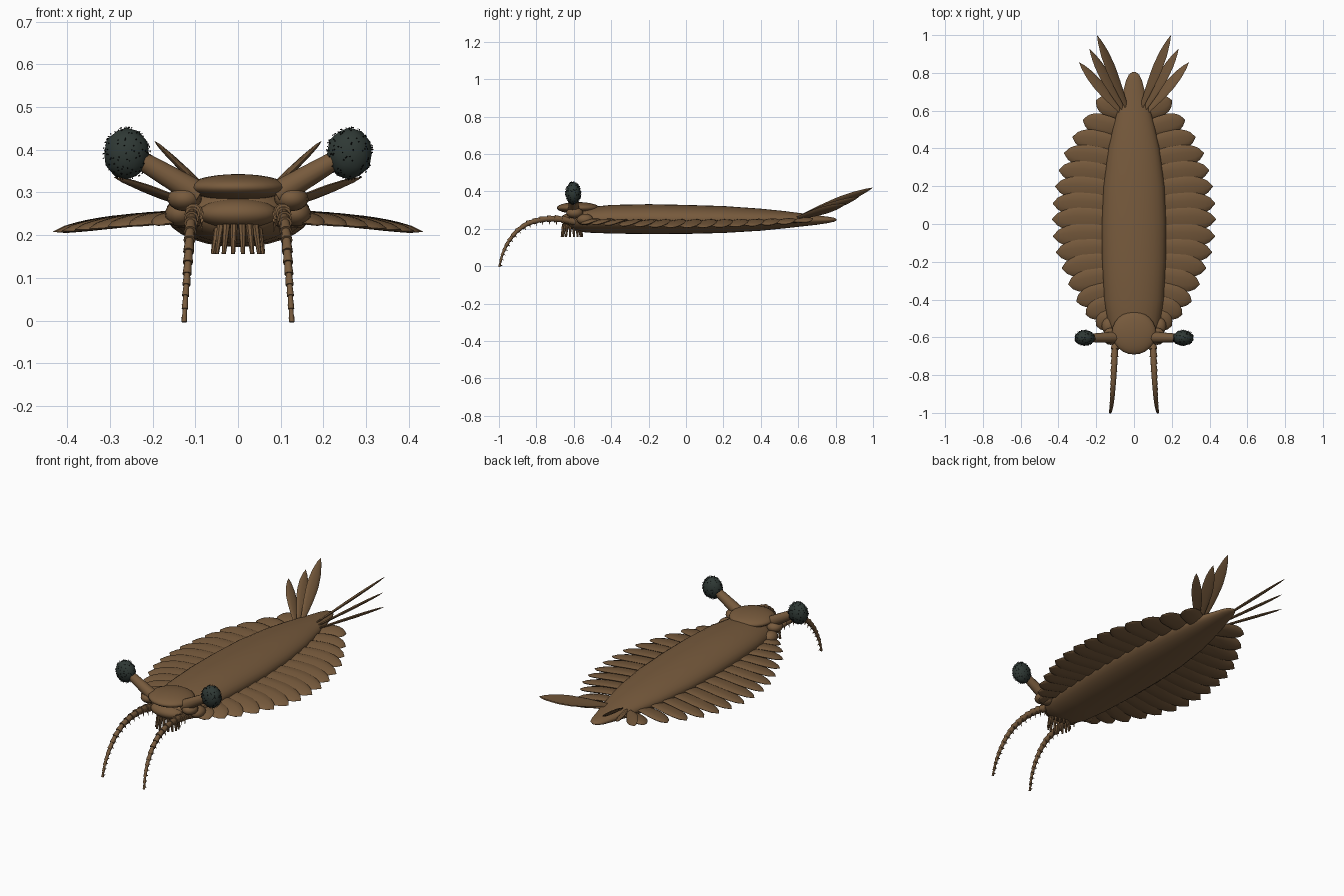
import bpy, bmesh, math, random
from mathutils import Vector, Matrix

if "Cube" in bpy.data.objects:
    bpy.data.objects.remove(bpy.data.objects["Cube"])

random.seed(4)


def material(name, rgb):
    m = bpy.data.materials.new(name)
    m.diffuse_color = (*rgb, 1)
    m.use_nodes = True
    m.node_tree.nodes["Principled BSDF"].inputs["Base Color"].default_value = m.diffuse_color
    return m


BROWN = material("shell brown", (0.185, 0.103, 0.046))
DARK = material("eye dark green", (0.028, 0.040, 0.035))
BLACK = material("speckle black", (0.004, 0.004, 0.004))


def finish(name, bm, mat, angle=50):
    bmesh.ops.recalc_face_normals(bm, faces=bm.faces)
    me = bpy.data.meshes.new(name)
    bm.to_mesh(me)
    bm.free()
    ob = bpy.data.objects.new(name, me)
    bpy.context.collection.objects.link(ob)
    me.materials.append(mat)
    bpy.ops.object.select_all(action='DESELECT')
    ob.select_set(True)
    bpy.context.view_layer.objects.active = ob
    bpy.ops.object.shade_smooth_by_angle(angle=math.radians(angle))
    return ob


def loft(bm, rings):
    vs = [[bm.verts.new(p) for p in r] for r in rings]
    n = len(vs[0])
    for a, b in zip(vs, vs[1:]):
        for i in range(n):
            j = (i + 1) % n
            bm.faces.new((a[i], a[j], b[j], b[i]))
    bm.faces.new(vs[0])
    bm.faces.new(vs[-1][::-1])


def interp(table, t):
    for (a, u), (b, v) in zip(table, table[1:]):
        if t <= b:
            return u + (v - u) * (t - a) / (b - a)
    return table[-1][1]


def ellipse(c, u, v, n):
    return [c + u * math.cos(2 * math.pi * i / n) + v * math.sin(2 * math.pi * i / n)
            for i in range(n)]


def ellipsoid(bm, c, r, seg=24, rings=14):
    bmesh.ops.create_uvsphere(bm, u_segments=seg, v_segments=rings, radius=1,
                              matrix=Matrix.Translation(c) @ Matrix.Diagonal((*r, 1)))


def cone(bm, a, b, ra, rb, n=8):
    a, b = Vector(a), Vector(b)
    q = (b - a).to_track_quat('Z', 'Y')
    u, v = q @ Vector((1, 0, 0)), q @ Vector((0, 1, 0))
    loft(bm, [ellipse(a, u * ra, v * ra, n), ellipse(b, u * rb, v * rb, n)])


def blade(bm, root, tip, wide, half, thick, profile, droop=0.0, steps=12):
    """Leaf-shaped lens from root to tip, half as wide as `half` along `wide`."""
    root, tip = Vector(root), Vector(tip)
    d = tip - root
    w = Vector(wide)
    w = (w - d * (w.dot(d) / d.dot(d))).normalized()
    nrm = d.cross(w).normalized()
    rings = []
    for i in range(steps + 1):
        t = i / steps
        k = interp(profile, t)
        c = root + d * t + Vector((0, 0, droop * 4 * t * (1 - t)))
        rings.append(ellipse(c, w * half * k, nrm * thick * (0.25 + 0.75 * k) * min(1, k * 3), 10))
    loft(bm, rings)


# trunk: (y, half width, bottom z, top z)
TRUNK = [(-0.64, 0.03, 0.23, 0.27), (-0.625, 0.08, 0.205, 0.29), (-0.59, 0.115, 0.19, 0.305),
         (-0.53, 0.138, 0.18, 0.315), (-0.4, 0.157, 0.175, 0.328), (-0.2, 0.168, 0.172, 0.332),
         (0, 0.17, 0.173, 0.328), (0.2, 0.161, 0.178, 0.322), (0.4, 0.135, 0.19, 0.308),
         (0.52, 0.108, 0.202, 0.296), (0.62, 0.082, 0.213, 0.283), (0.7, 0.058, 0.222, 0.273),
         (0.76, 0.042, 0.231, 0.265), (0.79, 0.028, 0.238, 0.26), (0.805, 0.008, 0.245, 0.253)]
bm = bmesh.new()
loft(bm, [ellipse(Vector((0, y, (lo + hi) / 2)), Vector((w, 0, 0)),
                  Vector((0, 0, (hi - lo) / 2)), 28) for y, w, lo, hi in TRUNK])
finish("trunk", bm, BROWN, 70)

# head plate, cheeks and snout
bm = bmesh.new()
ellipsoid(bm, (0, -0.577, 0.312), (0.117, 0.114, 0.031))
finish("head_plate", bm, BROWN, 70)
bm = bmesh.new()
ellipsoid(bm, (0, -0.61, 0.25), (0.095, 0.06, 0.036))
finish("snout", bm, BROWN, 70)
bm = bmesh.new()
for s in (-1, 1):
    ellipsoid(bm, (s * 0.125, -0.595, 0.285), (0.04, 0.045, 0.029), 16, 10)
    ellipsoid(bm, (s * 0.135, -0.54, 0.25), (0.036, 0.045, 0.03), 16, 10)
finish("cheeks", bm, BROWN, 70)

# eye stalks, eyes and eye speckles
bm = bmesh.new()
for s in (-1, 1):
    cone(bm, (s * 0.09, -0.6, 0.295), (s * 0.235, -0.603, 0.38), 0.031, 0.022, 14)
finish("eye_stalks", bm, BROWN)
bm = bmesh.new()
spots = bmesh.new()
EYE = Vector((0.055, 0.042, 0.061))
for s in (-1, 1):
    c = Vector((s * 0.261, -0.603, 0.391))
    bmesh.ops.create_icosphere(bm, subdivisions=2, radius=1,
                               matrix=Matrix.Translation(c) @ Matrix.Diagonal((*EYE, 1)))
    for _ in range(170):
        p = Vector([random.gauss(0, 1) for _ in range(3)]).normalized()
        p = c + Vector([a * b for a, b in zip(p, EYE)]) * 1.01
        bmesh.ops.create_icosphere(spots, subdivisions=1, radius=0.0018,
                                   matrix=Matrix.Translation(p))
finish("eyes", bm, DARK, 60)
finish("eye_speckles", spots, BLACK, 60)

# swimming flaps: (tip y, tip x, root y, tip z)
FLAPS = [(0.655, 0.20, 0.585, 0.238), (0.55, 0.27, 0.50, 0.228), (0.46, 0.325, 0.415, 0.222),
         (0.375, 0.37, 0.335, 0.217), (0.285, 0.398, 0.255, 0.213), (0.2, 0.417, 0.175, 0.21),
         (0.11, 0.43, 0.095, 0.208), (0.025, 0.433, 0.02, 0.208), (-0.065, 0.428, -0.06, 0.208),
         (-0.15, 0.412, -0.135, 0.21), (-0.235, 0.382, -0.205, 0.213), (-0.32, 0.348, -0.275, 0.216),
         (-0.41, 0.305, -0.345, 0.22), (-0.48, 0.255, -0.41, 0.223), (-0.54, 0.2, -0.48, 0.225)]
LEAF = [(0, 0.7), (0.3, 0.95), (0.6, 1), (0.78, 0.85), (0.9, 0.58), (0.97, 0.28), (1, 0.04)]
for s, side in ((1, "right"), (-1, "left")):
    bm = bmesh.new()
    for ty, tx, ry, tz in FLAPS:
        rx = 0.6 * interp([(a, w) for a, w, _, _ in TRUNK], ry)
        blade(bm, (s * rx, ry, 0.238), (s * tx, ty, tz), (0, 1, 0.17),
              0.045 + 0.06 * min(1, tx - rx), 0.011, LEAF, 0.010)
    finish(side + "_flaps", bm, BROWN, 60)

# upswept tail fins
FIN = [(0, 0.35), (0.3, 0.8), (0.55, 1), (0.75, 0.8), (0.9, 0.45), (1, 0.03)]
bm = bmesh.new()
for s in (-1, 1):
    for root, tip in (((0.04, 0.62, 0.27), (0.195, 0.998, 0.42)),
                      ((0.055, 0.605, 0.262), (0.235, 0.925, 0.372)),
                      ((0.065, 0.59, 0.255), (0.29, 0.855, 0.335))):
        blade(bm, (s * root[0], *root[1:]), (s * tip[0], *tip[1:]),
              (s * 0.7, -0.6, 0.55), 0.033, 0.008, FIN)
finish("tail_fins", bm, BROWN, 60)

# segmented grasping arms with short spines underneath: (y, z) path
PATH = [(-0.59, 0.235), (-0.65, 0.25), (-0.72, 0.256), (-0.79, 0.248), (-0.85, 0.228),
        (-0.90, 0.193), (-0.94, 0.147), (-0.967, 0.1), (-0.985, 0.055), (-0.997, 0.0)]
for s, side in ((1, "right"), (-1, "left")):
    bm = bmesh.new()
    n = 16
    pts = []
    for i in range(n + 1):
        f = i / n * (len(PATH) - 1)
        k = min(int(f), len(PATH) - 2)
        a, b = Vector(PATH[k]), Vector(PATH[k + 1])
        q = a.lerp(b, f - k)
        pts.append(Vector((s * (0.098 + 0.028 * i / n), q.x, q.y)))
    for i, (a, b) in enumerate(zip(pts, pts[1:])):
        r = 0.021 - 0.016 * i / n
        cone(bm, a, b + (b - a) * 0.12, r * 0.78, r * 1.08, 10)
        under = Vector((0, -(b - a).z, (b - a).y)).normalized()
        m = b - (b - a) * 0.2
        for e in (-0.5, 0.5):
            cone(bm, m + Vector((e * r, 0, 0)),
                 m + under * (r + 0.014 - 0.006 * i / n) + Vector((e * r * 1.5, 0, 0)),
                 0.0045, 0.001, 5)
    finish(side + "_grasping_arm", bm, BROWN, 40)

# ring of mouth spikes
bm = bmesh.new()
for i in range(16):
    a = 2 * math.pi * (i + 0.5) / 16
    c, d = math.cos(a), math.sin(a)
    cone(bm, (0.048 * c, -0.61 + 0.045 * d, 0.225), (0.06 * c, -0.61 + 0.056 * d, 0.156),
         0.009, 0.005, 7)
finish("mouth_spikes", bm, BROWN, 40)
